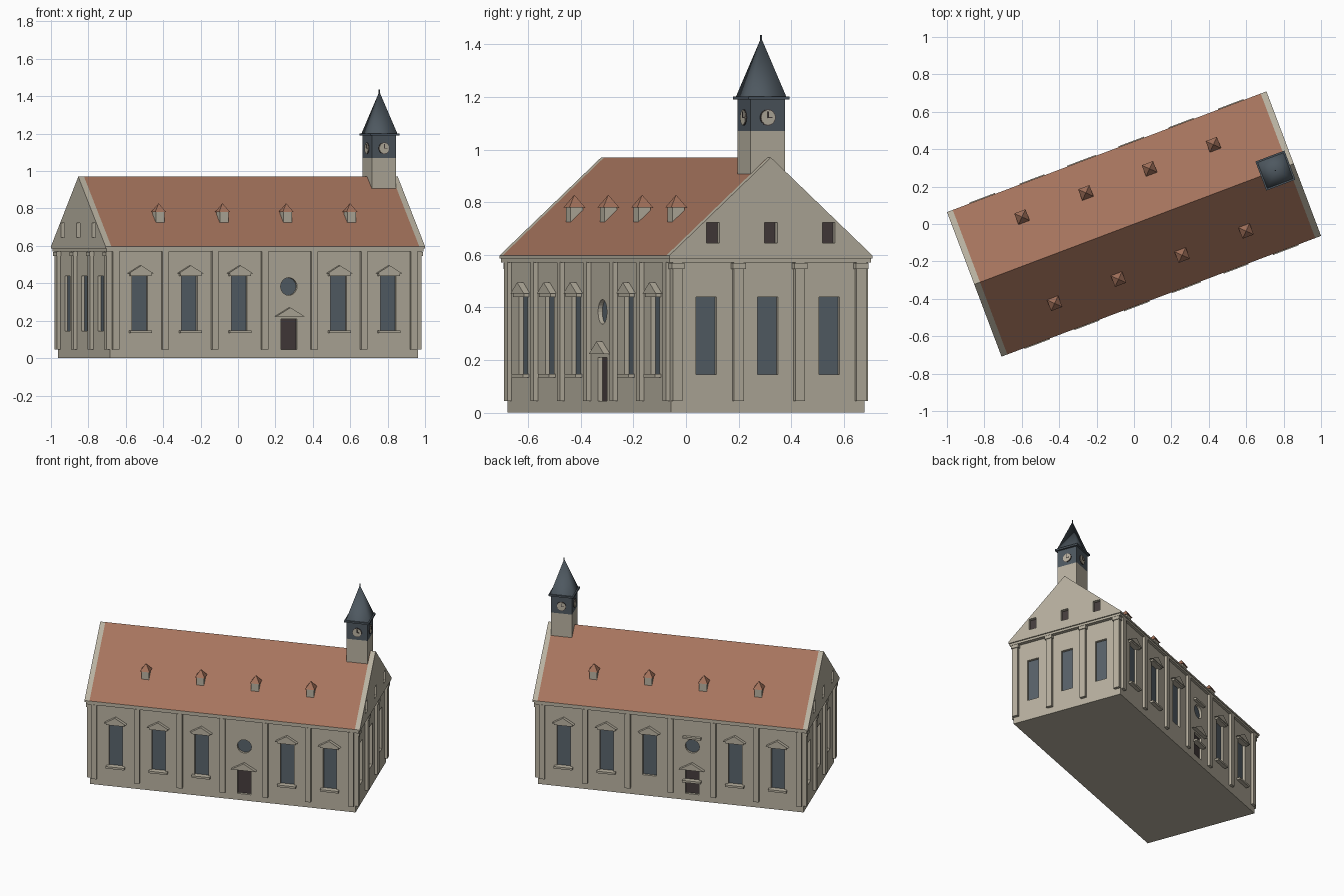
import bpy, bmesh, math
from mathutils import Matrix

if "Cube" in bpy.data.objects:
    bpy.data.objects.remove(bpy.data.objects["Cube"])

A, B = 0.880, 0.393            # wall half length / half width
EA, EB = 0.913, 0.413          # eaves half length / half width
EAVE, RIDGE = 0.597, 0.97
TURN = Matrix.Rotation(math.radians(20.7), 4, 'Z')
BAY = 0.284


def material(name, r, g, b):
    def lin(c):
        c /= 255
        return c / 12.92 if c < 0.04045 else ((c + 0.055) / 1.055) ** 2.4
    m = bpy.data.materials.new(name)
    m.diffuse_color = (lin(r), lin(g), lin(b), 1)
    m.use_nodes = True
    m.node_tree.nodes["Principled BSDF"].inputs["Base Color"].default_value = m.diffuse_color
    return m


STONE = material("stone", 184, 177, 160)
TILE = material("roof tile", 166, 116, 93)
SLATE = material("slate", 78, 88, 96)
GLASS = material("window glass", 88, 98, 106)
DARK = material("dark wood", 70, 61, 61)

parts = {}


def part(name, mat):
    if name not in parts:
        parts[name] = (bmesh.new(), mat)
    return parts[name][0]


def side(k, dist):
    """Frame on one side: x along the wall, -y outward, z up. 0 front, 1 right, 2 back, 3 left."""
    return Matrix.Rotation(k * math.pi / 2, 4, 'Z') @ Matrix.Translation((0, -dist, 0))


def prism(bm, M, pts, y0, y1):
    """Extrude an (x, z) outline from y0 to y1."""
    rings = [[bm.verts.new(M @ Matrix.Translation((x, y, z)).to_translation()) for x, z in pts]
             for y in (y0, y1)]
    n = len(pts)
    faces = [bm.faces.new(rings[0]), bm.faces.new(rings[1][::-1])]
    for i in range(n):
        j = (i + 1) % n
        faces.append(bm.faces.new((rings[0][j], rings[0][i], rings[1][i], rings[1][j])))
    bmesh.ops.recalc_face_normals(bm, faces=faces)


def rect(x, w, z0, z1):
    return [(x - w / 2, z0), (x + w / 2, z0), (x + w / 2, z1), (x - w / 2, z1)]


def tri(x, w, z0, z1):
    return [(x - w / 2, z0), (x + w / 2, z0), (x, z1)]


def disc(x, z, r, n=24):
    return [(x + r * math.cos(2 * math.pi * i / n), z + r * math.sin(2 * math.pi * i / n)) for i in range(n)]


def pyramid(bm, x, y, z0, z1, half):
    bmesh.ops.create_cone(bm, cap_ends=True, segments=4, radius1=half * math.sqrt(2), radius2=0,
                          depth=z1 - z0,
                          matrix=Matrix.Translation((x, y, (z0 + z1) / 2)) @ Matrix.Rotation(math.pi / 4, 4, 'Z'))


def opening(M, cutter, name, mat, shape, surface=0.0, depth=0.02):
    """Cut a recess and set a pane at its back."""
    prism(part(cutter, STONE), M, shape, surface - 0.03, surface + depth)
    prism(part(name, mat), M, shape, surface + depth - 0.003, surface + depth + 0.004)


# Main body, cornice and roof
O = Matrix.Identity(4)
prism(part("walls", STONE), O, rect(0, 2 * A, 0, 0.59), -B, B)
prism(part("cornice", STONE), O, rect(0, 2 * A + 0.05, 0.57, 0.588), -B - 0.016, B + 0.016)
prism(part("cornice", STONE), O, rect(0, 2 * EA, 0.585, EAVE), -EB, EB)
prism(part("roof", TILE), side(1, 0), tri(0, 2 * EB, EAVE, RIDGE), -A, A)

# Long sides: pilasters, windows with hoods and sills, door with round window
for k in (0, 2):
    M = side(k, B)
    for i in range(7):
        x = max(-A + 0.018, min(A - 0.018, (i - 3) * BAY))
        prism(part("pilasters", STONE), M, rect(x, 0.036, 0.045, 0.572), -0.018, 0.01)
    for i in range(6):
        x = (i - 2.5) * BAY
        trim = part("window_trim", STONE)
        if i == 3:
            opening(M, "wall_cutter", "doors", DARK, rect(x, 0.092, 0.045, 0.21))
            opening(M, "wall_cutter", "round_windows", GLASS, disc(x, 0.383, 0.047))
            prism(part("door_pediment", STONE), M, tri(x, 0.165, 0.222, 0.27), -0.025, 0.01)
        else:
            opening(M, "wall_cutter", "windows", GLASS, rect(x, 0.09, 0.145, 0.44))
            prism(trim, M, tri(x, 0.145, 0.452, 0.495), -0.025, 0.01)
        # the back has its third sill and hood bar over the door bay
        odd = k == 2 and i in (2, 3)
        if (i != 3) != odd:
            prism(trim, M, rect(x, 0.122, 0.133, 0.147), -0.025, 0.01)
        if i != 3 or odd:
            prism(trim, M, rect(x, 0.12, 0.44, 0.454), -0.02, 0.01)

# Gable ends: pilasters with capitals, plain windows, gable with attic windows
for k in (1, 3):
    M = side(k, A)
    over = EA - A
    for i in range(4):
        x = (i - 1.5) * 0.249
        prism(part("pilasters", STONE), M, rect(x, 0.04, 0.045, 0.572), -0.02, 0.01)
        prism(part("capitals", STONE), M, rect(x, 0.052, 0.546, 0.568), -0.026, 0.01)
    prism(part("gables", STONE), M, tri(0, 2 * EB, EAVE, RIDGE), -over, 0)
    for x in (-0.25, 0, 0.25):
        opening(M, "wall_cutter", "windows", GLASS, rect(x, 0.083, 0.145, 0.44))
    for x in (-0.235, 0, 0.235):
        opening(M, "gable_cutter", "attic_windows", DARK, rect(x, 0.052, 0.645, 0.722), -over, 0.025)

# Dormers
for s in (-1, 1):
    for x in (-0.547, -0.182, 0.182, 0.547):
        prism(part("dormer_walls", STONE), O, rect(x, 0.05, 0.71, 0.785), s * 0.247 - 0.025, s * 0.247 + 0.025)
        pyramid(part("dormer_roofs", TILE), x, s * 0.247, 0.78, 0.828, 0.032)

# Tower with clocks, eaves slab and spire
TX, TH = 0.808, 0.07
T = Matrix.Translation((TX, 0, 0))
prism(part("tower_shaft", STONE), T, rect(0, 2 * TH, 0.88, 1.07), -TH, TH)
prism(part("belfry", SLATE), T, rect(0, 2 * TH, 1.07, 1.195), -TH, TH)
prism(part("tower_eaves", SLATE), T, rect(0, 0.166, 1.19, 1.202), -0.083, 0.083)
pyramid(part("spire", SLATE), TX, 0, 1.202, 1.425, 0.074)
prism(part("finial", SLATE), T, rect(0, 0.006, 1.40, 1.436), -0.003, 0.003)
for k in range(4):
    M = T @ side(k, TH)
    prism(part("clock_rims", DARK), M, disc(0, 1.122, 0.031), -0.003, 0.002)
    prism(part("clock_faces", STONE), M, disc(0, 1.122, 0.028), -0.005, 0.002)
    prism(part("clock_hands", DARK), M, rect(0, 0.004, 1.12, 1.145), -0.007, 0.0)
    prism(part("clock_hands", DARK), M, rect(0.008, 0.018, 1.12, 1.124), -0.007, 0.0)

# Turn everything on the ground plan and make the objects
objs = {}
for name, (bm, mat) in parts.items():
    bm.transform(TURN)
    me = bpy.data.meshes.new(name)
    bm.to_mesh(me)
    bm.free()
    me.materials.append(mat)
    objs[name] = bpy.data.objects.new(name, me)
    bpy.context.collection.objects.link(objs[name])

# Smooth spire flanks
for p in objs["spire"].data.polygons:
    p.use_smooth = p.normal.z > -0.5

# Cut the recesses and drop the cutters
for target, cutter in (("walls", "wall_cutter"), ("gables", "gable_cutter")):
    ob, cut = objs[target], objs[cutter]
    mod = ob.modifiers.new("recesses", 'BOOLEAN')
    mod.operation, mod.solver, mod.object = 'DIFFERENCE', 'EXACT', cut
    bpy.context.view_layer.update()
    deps = bpy.context.evaluated_depsgraph_get()
    me = bpy.data.meshes.new_from_object(ob.evaluated_get(deps))
    ob.modifiers.clear()
    ob.data = me
    bpy.data.objects.remove(cut)
